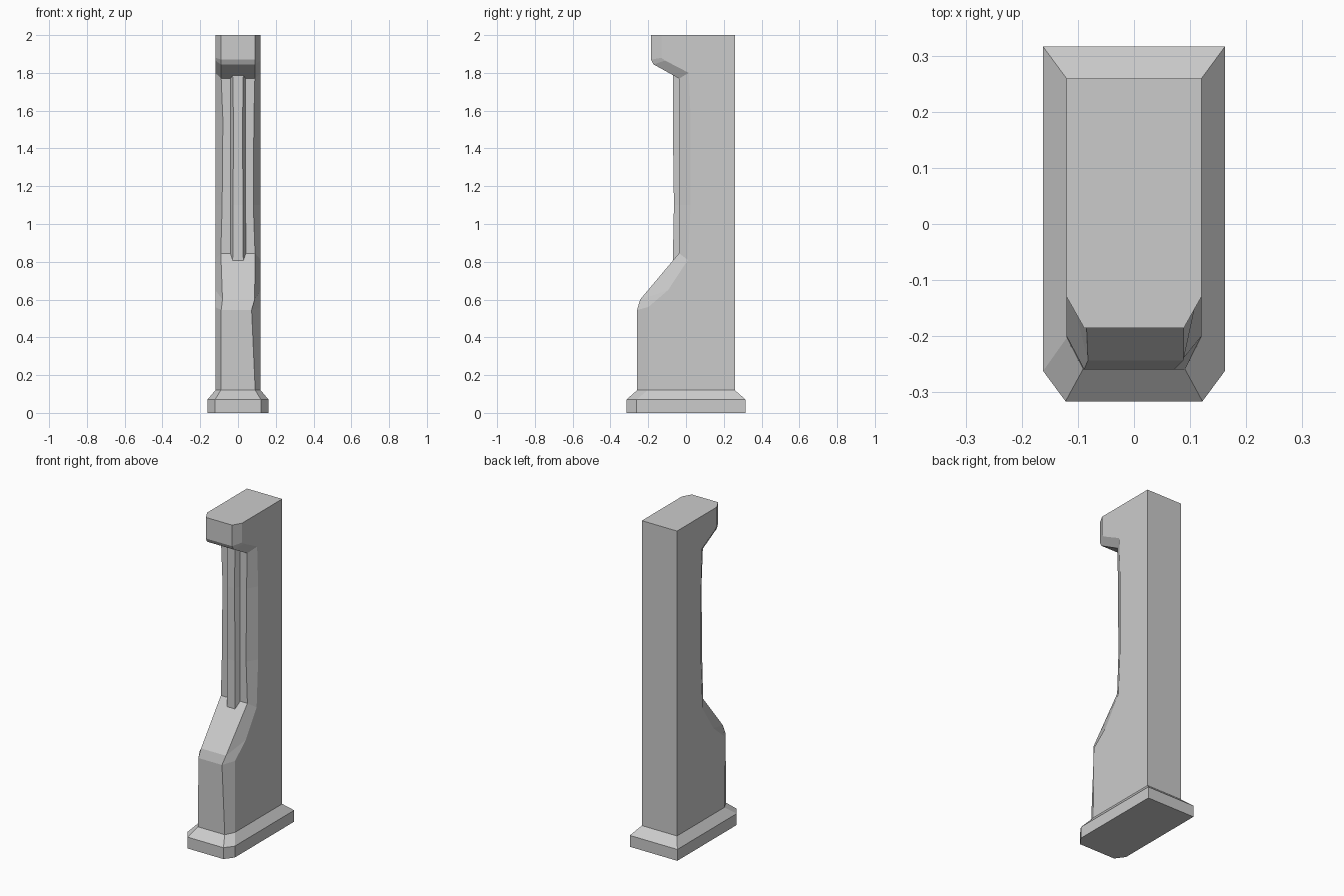
import bpy


def loft(name, rings):
    """Skin a stack of closed rings with flat faces and cap both ends."""
    n = len(rings[0])
    verts = [p for ring in rings for p in ring]
    faces = [list(range(n))[::-1], [len(verts) - n + i for i in range(n)]]
    for r in range(len(rings) - 1):
        for i in range(n):
            a, b = r * n + i, r * n + (i + 1) % n
            faces.append([a, b, b + n, a + n])
    mesh = bpy.data.meshes.new(name)
    mesh.from_pydata(verts, [], faces)
    mesh.update()
    ob = bpy.data.objects.new(name, mesh)
    bpy.context.collection.objects.link(ob)
    return ob


def section(zf, yf, left, right, zs, ys, half=0.12, back=0.259):
    """Rectangle with chamfered front corners; front and side edges may differ in height."""
    return [(-left, yf, zf), (right, yf, zf), (half, ys, zs),
            (half, back, zs), (-half, back, zs), (-half, ys, zs)]


# plinth with sloped top
loft("plinth", [
    section(0, -0.316, 0.122, 0.122, 0, -0.262, 0.162, 0.316),
    section(0.07, -0.316, 0.122, 0.122, 0.07, -0.262, 0.162, 0.316),
    section(0.12, -0.259, 0.091, 0.091, 0.12, -0.203),
])

# pillar body: pedestal, slope, recessed shaft and overhanging capital
# front z, front y, left width, right width, side z, side y
profile = [
    (0.12, -0.259, 0.091, 0.091, 0.12, -0.203),
    (0.545, -0.259, 0.089, 0.072, 0.56, -0.200),
    (0.60, -0.243, 0.082, 0.088, 0.65, -0.095),
    (0.845, -0.037, 0.091, 0.090, 0.81, 0.010),
    (1.10, -0.037, 0.084, 0.081, 1.10, 0.025),
    (1.55, -0.037, 0.080, 0.084, 1.55, 0.025),
    (1.77, -0.037, 0.089, 0.089, 1.80, 0.015),
    (1.845, -0.172, 0.091, 0.091, 1.865, -0.110),
    (1.87, -0.185, 0.089, 0.089, 1.88, -0.130),
    (2.0, -0.185, 0.089, 0.089, 2.0, -0.130),
]
loft("pillar_body", [section(*p) for p in profile])

# raised rib down the shaft, its ends running into the slope and capital
loft("shaft_rib", [
    [(-0.048, -0.02, z), (-f, y, z), (f, y, z), (0.048, -0.02, z)]
    for z, y, f in ((0.79, -0.070, 0.028), (1.1, -0.064, 0.026),
                    (1.55, -0.070, 0.024), (1.79, -0.068, 0.028))
])
